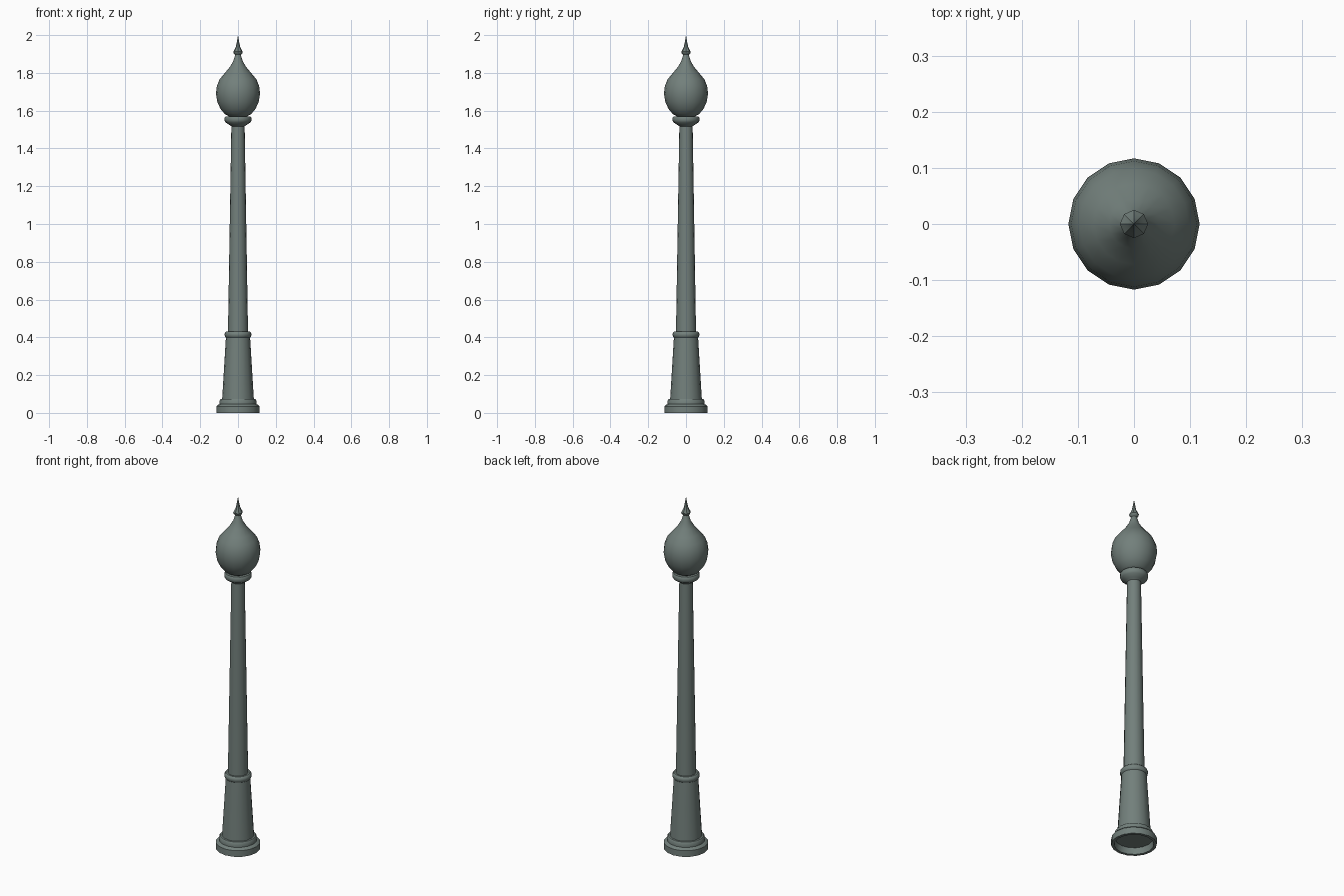
import bpy, bmesh, math

cube = bpy.data.objects.get("Cube")
if cube:
    bpy.data.objects.remove(cube)

# Single painted-iron colour
iron = bpy.data.materials.new("grey_green_iron")
iron.use_nodes = True
colour = (0.17, 0.215, 0.2, 1)
iron.diffuse_color = colour
iron.node_tree.nodes["Principled BSDF"].inputs["Base Color"].default_value = colour


def turned(name, profile, sides=16):
    """Revolve (radius, height) points around z; zero radius closes to a tip."""
    bm = bmesh.new()
    rings = []
    for r, z in profile:
        if r == 0:
            rings.append([bm.verts.new((0, 0, z))] * sides)
        else:
            angles = [math.tau * i / sides for i in range(sides)]
            rings.append([bm.verts.new((r * math.cos(a), r * math.sin(a), z)) for a in angles])
    for low, high in zip(rings, rings[1:]):
        for i in range(sides):
            j = (i + 1) % sides
            corners = list(dict.fromkeys((low[i], low[j], high[j], high[i])))
            if len(corners) > 2:
                bm.faces.new(corners)
    mesh = bpy.data.meshes.new(name)
    bm.to_mesh(mesh)
    bm.free()
    mesh.materials.append(iron)
    obj = bpy.data.objects.new(name, mesh)
    bpy.context.collection.objects.link(obj)
    bpy.ops.object.select_all(action="DESELECT")
    obj.select_set(True)
    bpy.context.view_layer.objects.active = obj
    bpy.ops.object.shade_smooth_by_angle(angle=math.radians(40))
    return obj


# Plinth with a hollow underside and a stepped moulding
turned("plinth", [(0, 0.035), (0.095, 0.035), (0.1, 0), (0.115, 0), (0.115, 0.035),
                  (0.108, 0.042), (0.098, 0.046), (0.098, 0.064), (0.092, 0.073), (0.08, 0.075)])

# Flared pedestal below the collar
turned("pedestal", [(0.084, 0.07), (0.064, 0.4)])
turned("collar", [(0.063, 0.398), (0.069, 0.404), (0.071, 0.415),
                  (0.069, 0.425), (0.062, 0.431), (0.05, 0.431)])

# Tapering column
turned("column", [(0.053, 0.43), (0.035, 1.53)])

# Cup that carries the globe
turned("globe_cup", [(0.032, 1.515), (0.046, 1.525), (0.066, 1.538), (0.071, 1.548),
                     (0.071, 1.562), (0.066, 1.57), (0, 1.57)])

# Teardrop globe
turned("globe", [(0, 1.565), (0.045, 1.568), (0.07, 1.582), (0.093, 1.61), (0.109, 1.645),
                 (0.117, 1.69), (0.112, 1.73), (0.098, 1.765), (0.072, 1.797),
                 (0.044, 1.83), (0.025, 1.862), (0.015, 1.895), (0.011, 1.905)])

# Finial with a small knob and a pointed tip
turned("finial", [(0.01, 1.893), (0.022, 1.902), (0.025, 1.912), (0.02, 1.922),
                  (0.012, 1.937), (0.007, 1.96), (0, 2.0)], sides=8)
